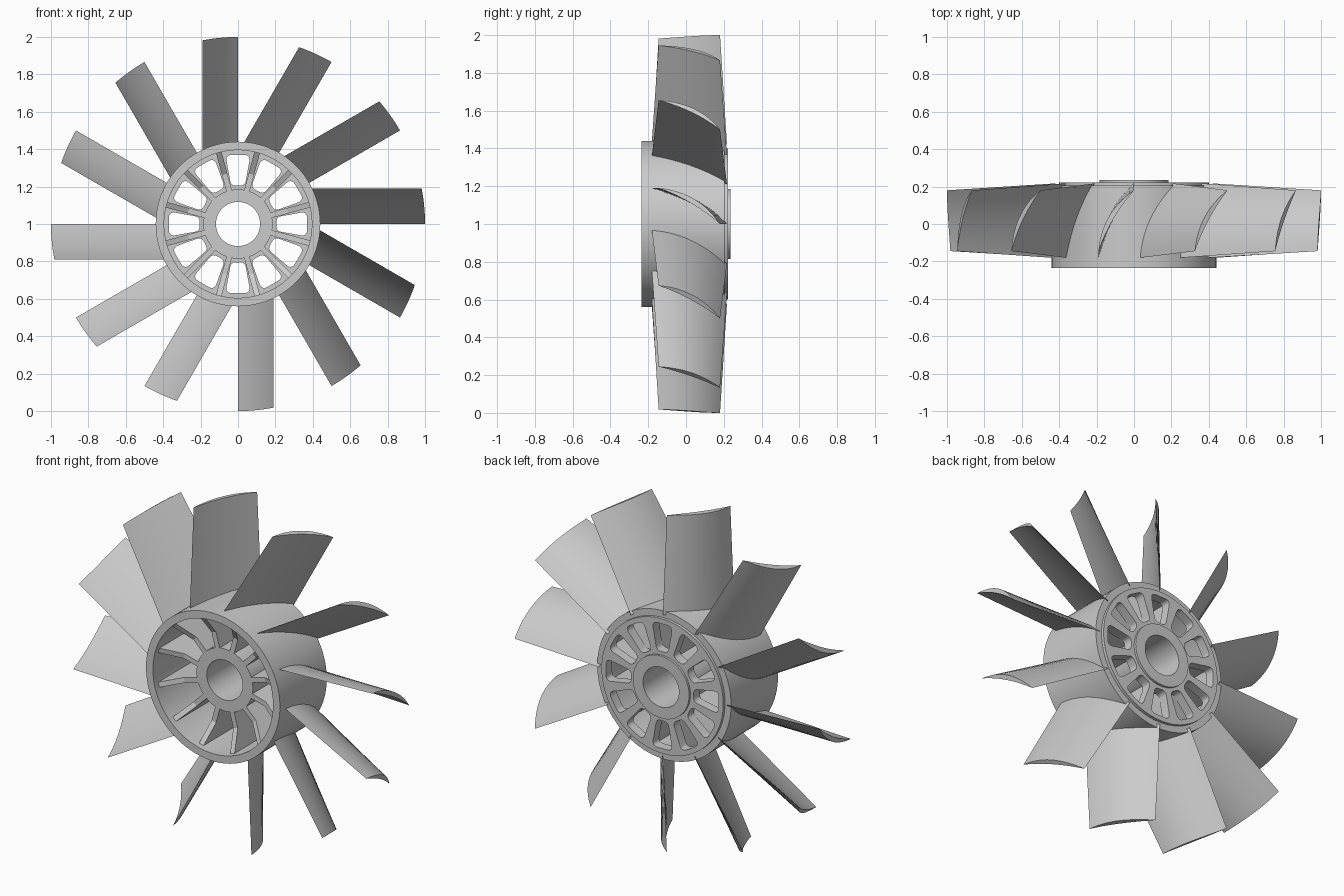
import bpy, bmesh, math
from mathutils import Vector, Matrix

COUNT = 12
STEP = math.tau / COUNT
CENTRE = Vector((0, 0, 1))

cube = bpy.data.objects.get("Cube")
if cube:
    bpy.data.objects.remove(cube)

grey = bpy.data.materials.new("plain grey")
grey.use_nodes = True
grey.diffuse_color = (0.6, 0.6, 0.6, 1)
grey.node_tree.nodes["Principled BSDF"].inputs["Base Color"].default_value = (0.6, 0.6, 0.6, 1)


def add_object(name, mesh, turn=0.0):
    """Place a mesh on the fan axis, turned about it, smooth with sharp edges."""
    obj = bpy.data.objects.new(name, mesh)
    bpy.context.collection.objects.link(obj)
    obj.location = CENTRE
    obj.rotation_euler.y = turn
    if not mesh.materials:
        mesh.materials.append(grey)
    bpy.ops.object.select_all(action='DESELECT')
    obj.select_set(True)
    bpy.context.view_layer.objects.active = obj
    bpy.ops.object.shade_smooth_by_angle(angle=math.radians(30))
    return obj


def finish(bm, name):
    bmesh.ops.recalc_face_normals(bm, faces=bm.faces)
    mesh = bpy.data.meshes.new(name)
    bm.to_mesh(mesh)
    bm.free()
    return mesh


def loft(name, rings, closed=False):
    """Skin equal rings of points; cap the ends unless the loft is closed."""
    bm = bmesh.new()
    rows = [[bm.verts.new(p) for p in ring] for ring in rings]
    pairs = list(zip(rows, rows[1:])) + ([(rows[-1], rows[0])] if closed else [])
    for a, b in pairs:
        for i in range(len(a)):
            j = (i + 1) % len(a)
            bm.faces.new((a[i], a[j], b[j], b[i]))
    if not closed:
        bm.faces.new(rows[0])
        bm.faces.new(rows[-1])
    return finish(bm, name)


def lathe(name, profile, sides=96):
    """Turn a closed (radius, y) profile about the y axis."""
    rings = [[(r * math.cos(a), y, r * math.sin(a)) for r, y in profile]
             for a in (math.tau * k / sides for k in range(sides))]
    return add_object(name, loft(name, rings, closed=True))


# Outer drum and central bored core
lathe("hub_shell", [(0.395, -0.235), (0.44, -0.235), (0.44, 0.205), (0.395, 0.205)])
lathe("hub_core", [(0.118, -0.125), (0.185, -0.125), (0.185, 0.235), (0.118, 0.235)])


# Back plate with rounded slots
def circle(radius, sides=96):
    return [Vector((radius * math.cos(math.tau * k / sides),
                    radius * math.sin(math.tau * k / sides))) for k in range(sides)]


def rounded(corners, cuts, steps=5):
    points = []
    for i, c in enumerate(corners):
        before = c + (corners[i - 1] - c).normalized() * cuts[i]
        after = c + (corners[(i + 1) % len(corners)] - c).normalized() * cuts[i]
        for k in range(steps + 1):
            t = k / steps
            points.append(before * (1 - t) ** 2 + c * 2 * t * (1 - t) + after * t ** 2)
    return points


slot = rounded([Vector(p) for p in ((0.205, -0.037), (0.37, -0.067), (0.37, 0.067), (0.205, 0.037))],
               [0.026, 0.036, 0.036, 0.026])
outlines = [circle(0.4), circle(0.15)]
outlines += [[Matrix.Rotation(STEP * k, 2) @ p for p in slot] for k in range(COUNT)]

curve = bpy.data.curves.new("plate_outline", 'CURVE')
curve.dimensions = '2D'
curve.fill_mode = 'BOTH'
curve.extrude = 0.0285
for outline in outlines:
    spline = curve.splines.new('POLY')
    spline.points.add(len(outline) - 1)
    for point, p in zip(spline.points, outline):
        point.co = (p.x, p.y, 0, 1)
    spline.use_cyclic_u = True
helper = bpy.data.objects.new("plate_outline", curve)
bpy.context.collection.objects.link(helper)
bpy.context.view_layer.update()
flat = bpy.data.meshes.new_from_object(helper.evaluated_get(bpy.context.evaluated_depsgraph_get()))
bpy.data.objects.remove(helper)
bm = bmesh.new()
bm.from_mesh(flat)
bmesh.ops.remove_doubles(bm, verts=bm.verts, dist=0.0001)
bm.transform(Matrix.Translation((0, 0.1935, 0)) @ Matrix.Rotation(math.pi / 2, 4, 'X'))
add_object("back_plate", finish(bm, "back_plate"))

# Ribs between core and drum, with a front edge rising towards the drum
rib_side = [(0.17, -0.125), (0.275, -0.125), (0.405, -0.205), (0.405, 0.18), (0.17, 0.18)]
rib = loft("rib", [[(x, y, r) for r, y in rib_side] for x in (-0.015, 0.015)])
for k in range(COUNT):
    add_object(f"rib_{k + 1}", rib, STEP * (k + 0.5))


# Cambered blades, cut to a cylinder at root and tip
def blade_section(radius, front, back, steps=14):
    start, end = Vector((-0.19, front)), Vector((0, back))
    chord = end - start
    normal = Vector((-chord.y, chord.x)).normalized()

    def side(bulge):
        return [start + chord * (k / steps) + normal * bulge * 4 * (k / steps) * (1 - k / steps)
                for k in range(steps + 1)]

    loop = side(0.045) + side(0.018)[-2:0:-1]
    return [(p.x, p.y, math.sqrt(radius ** 2 - p.x ** 2)) for p in loop]


blade = loft("blade", [blade_section(0.42, -0.182, 0.217), blade_section(1.0, -0.145, 0.18)])
for k in range(COUNT):
    add_object(f"blade_{k + 1}", blade, STEP * k)
